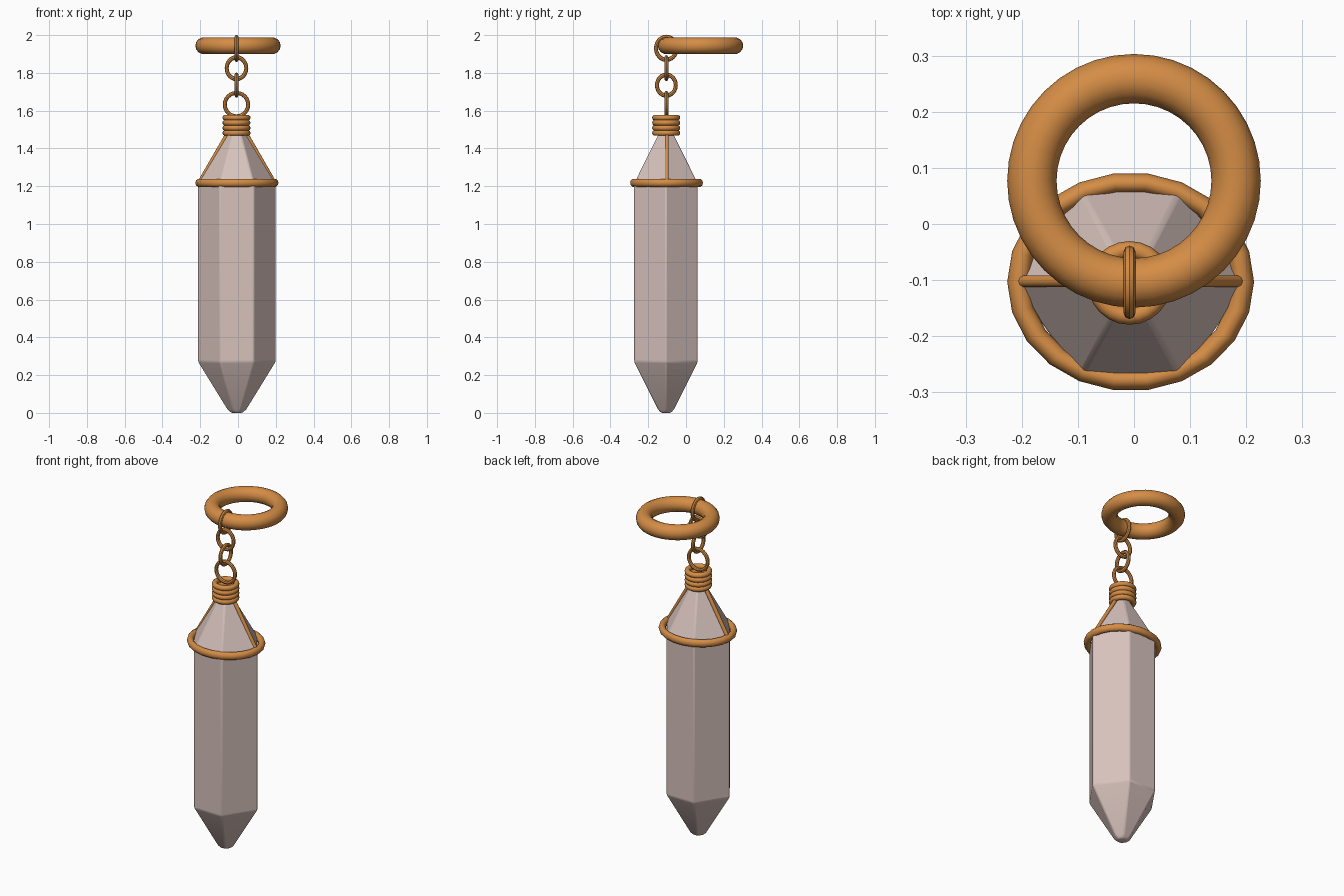
import bpy, bmesh, math
from mathutils import Vector

if "Cube" in bpy.data.objects:
    bpy.data.objects.remove(bpy.data.objects["Cube"])

CX, CY = -0.006, -0.106   # axis of the hanging crystal


def material(name, rgb):
    m = bpy.data.materials.new(name)
    m.diffuse_color = (*rgb, 1)
    m.use_nodes = True
    m.node_tree.nodes["Principled BSDF"].inputs["Base Color"].default_value = m.diffuse_color
    return m


COPPER = material("copper", (0.66, 0.265, 0.06))
QUARTZ = material("pale pink quartz", (0.68, 0.54, 0.50))


def finish(o, name, mat, angle=40):
    o.name = name
    o.data.materials.append(mat)
    bpy.ops.object.select_all(action='DESELECT')
    o.select_set(True)
    bpy.context.view_layer.objects.active = o
    bpy.ops.object.shade_smooth_by_angle(angle=math.radians(angle))
    return o


def ring(name, loc, major, minor, rot=(0, 0, 0), scale=(1, 1, 1), segs=32, sides=12):
    bpy.ops.mesh.primitive_torus_add(location=loc, rotation=rot, major_radius=major,
                                     minor_radius=minor, major_segments=segs, minor_segments=sides)
    o = bpy.context.object
    o.scale = scale
    return finish(o, name, COPPER)


def rod(name, a, b, r):
    a, b = Vector(a), Vector(b)
    d = b - a
    bpy.ops.mesh.primitive_cylinder_add(vertices=10, radius=r, depth=d.length, location=(a + b) / 2)
    o = bpy.context.object
    o.rotation_euler = d.to_track_quat('Z', 'Y').to_euler()
    return finish(o, name, COPPER)


# crystal: six-sided section lofted through a few heights
levels = [(0.0, 0.15), (0.018, 0.25), (0.27, 1.0), (1.215, 1.0), (1.535, 0.06)]
section = [(0.207, 0), (0.09, 0.168), (-0.09, 0.168), (-0.207, 0), (-0.09, -0.168), (0.09, -0.168)]
bm = bmesh.new()
loops = [[bm.verts.new((CX + x * s, CY + y * s, z)) for x, y in section] for z, s in levels]
for lo, hi in zip(loops, loops[1:]):
    for i in range(6):
        j = (i + 1) % 6
        bm.faces.new((lo[i], lo[j], hi[j], hi[i]))
bm.faces.new(loops[0][::-1])
bm.faces.new(loops[-1])
mesh = bpy.data.meshes.new("crystal")
bm.to_mesh(mesh)
bm.free()
crystal = bpy.data.objects.new("crystal", mesh)
bpy.context.collection.objects.link(crystal)
finish(crystal, "crystal", QUARTZ, 20)
bev = crystal.modifiers.new("soft edges", 'BEVEL')
bev.width = 0.007
bev.segments = 2
bev.limit_method = 'ANGLE'
bev.angle_limit = math.radians(20)

# wire collar round the shoulder and its two struts
ring("collar", (CX, CY + 0.003, 1.218), 0.2, 0.02, scale=(1, 0.885, 1.1), segs=22, sides=10)
for side, label in ((-1, "left"), (1, "right")):
    rod("strut_" + label, (CX + side * 0.198, CY + 0.004, 1.22),
        (CX + side * 0.045, CY + 0.004, 1.485), 0.011)

# wound wire neck
for i in range(4):
    ring("neck_coil_%d" % (i + 1), (CX - 0.002, CY + 0.001, 1.482 + i * 0.027), 0.059, 0.0155,
         segs=24, sides=10)

# chain links, alternating direction
front, side = (math.pi / 2, 0, 0), (math.pi / 2, 0, math.pi / 2)
links = [(1.632, 0.062, front, 1.0), (1.735, 0.050, side, 1.1),
         (1.825, 0.052, front, 1.1), (1.930, 0.055, side, 1.1)]
for i, (z, r, rot, tall) in enumerate(links):
    ring("chain_link_%d" % (i + 1), (CX - 0.002, CY + 0.002, z), r, 0.0105, rot,
         scale=(1, tall, 1), segs=24, sides=8)

# large key ring
ring("key_ring", (0, 0.077, 1.944), 0.182, 0.044, segs=40, sides=14)
